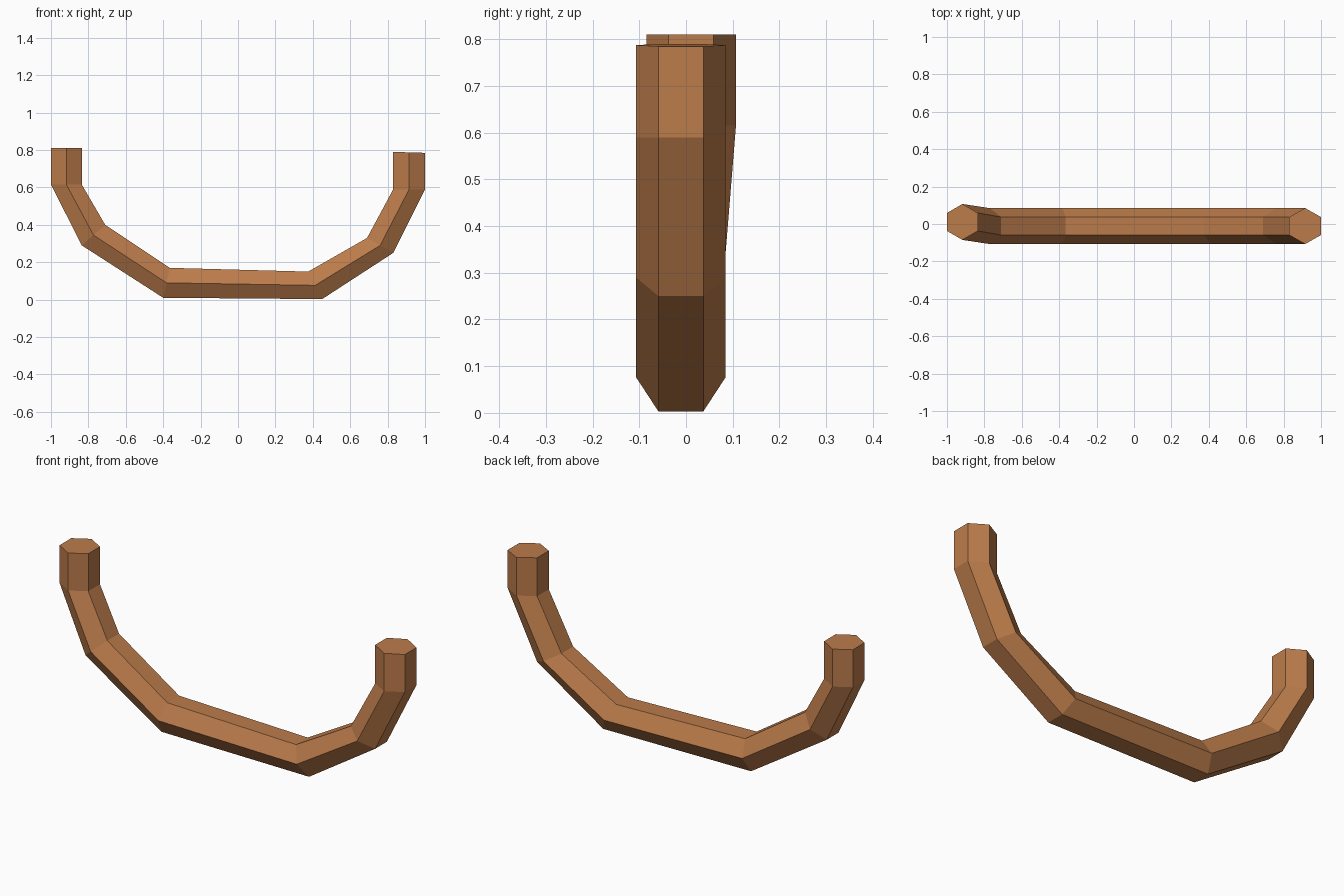
import bpy, bmesh
from mathutils import Vector

if "Cube" in bpy.data.objects:
    bpy.data.objects.remove(bpy.data.objects["Cube"])

# Bend stations along the bar: outer edge (x, z), inner edge (x, z), centre y
stations = [
    ((-1.0, 0.81), (-0.835, 0.81), 0.011),
    ((-1.0, 0.615), (-0.835, 0.615), 0.011),
    ((-0.835, 0.29), (-0.71, 0.40), -0.011),
    ((-0.40, 0.01), (-0.365, 0.17), -0.011),
    ((0.45, 0.003), (0.375, 0.15), -0.011),
    ((0.83, 0.25), (0.69, 0.33), -0.011),
    ((1.0, 0.59), (0.83, 0.59), -0.011),
    ((1.0, 0.785), (0.83, 0.79), -0.011),
]
# Hexagonal section: (fraction from outer to inner edge, y offset)
section = [(0, -0.048), (0.5, -0.096), (1, -0.048),
           (1, 0.048), (0.5, 0.096), (0, 0.048)]

# Curved handle bar: one hexagon ring per station, bridged and capped
bm = bmesh.new()
rings = []
for outer, inner, yc in stations:
    a = Vector((outer[0], yc, outer[1]))
    b = Vector((inner[0], yc, inner[1]))
    rings.append([bm.verts.new(a.lerp(b, t) + Vector((0, y, 0))) for t, y in section])
for r, s in zip(rings, rings[1:]):
    for i in range(6):
        j = (i + 1) % 6
        bm.faces.new((r[i], r[j], s[j], s[i]))
bm.faces.new(rings[0])
bm.faces.new(rings[-1])
bmesh.ops.recalc_face_normals(bm, faces=bm.faces)

mesh = bpy.data.meshes.new("handle")
bm.to_mesh(mesh)
bm.free()
handle = bpy.data.objects.new("handle", mesh)
bpy.context.collection.objects.link(handle)

# Copper brown finish
mat = bpy.data.materials.new("copper_brown")
mat.diffuse_color = (0.50, 0.20, 0.07, 1)
mat.use_nodes = True
mat.node_tree.nodes["Principled BSDF"].inputs["Base Color"].default_value = mat.diffuse_color
mesh.materials.append(mat)
